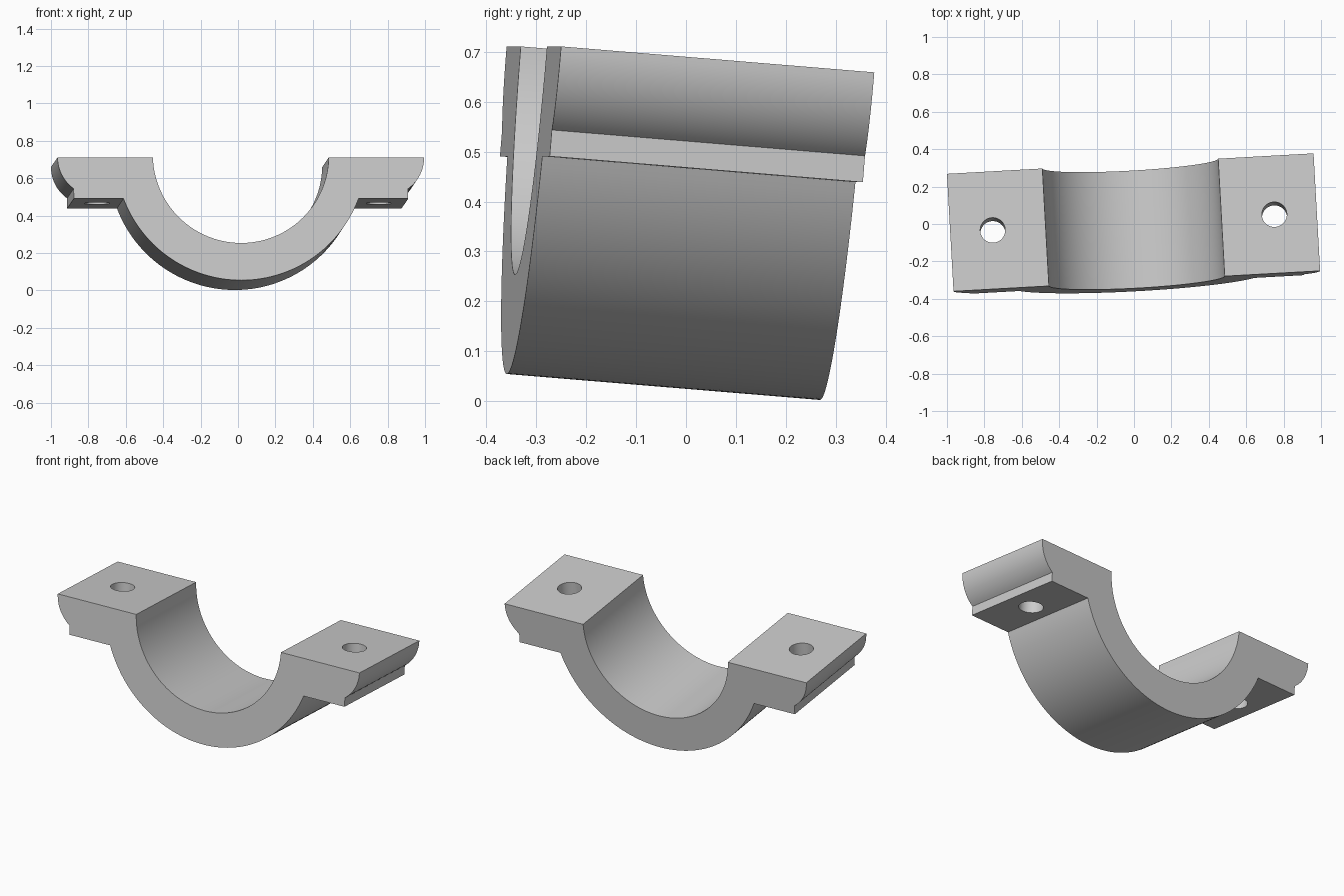
import bpy, bmesh
from math import pi, sin, cos, asin, sqrt
from mathutils import Matrix, Vector

if "Cube" in bpy.data.objects:
    bpy.data.objects.remove(bpy.data.objects["Cube"], do_unlink=True)

LENGTH = 0.631
CENTRE_Z = 0.012            # saddle axis sits slightly above the split plane
INNER_R, OUTER_R = 0.471, 0.671
FLANGE_Z = -0.221
LUG_R, LUG_X, STEP_Z = 0.207, 0.7745, -0.168
HOLE_X, HOLE_R = 0.754, 0.067

# One material for the whole casting
grey = bpy.data.materials.new("plain grey")
grey.use_nodes = True
colour = (0.6, 0.6, 0.6, 1)
grey.diffuse_color = colour
grey.node_tree.nodes["Principled BSDF"].inputs["Base Color"].default_value = colour


def arc(cx, cz, r, start, end, steps):
    angles = [start + (end - start) * i / steps for i in range(steps + 1)]
    return [(cx + r * cos(a), cz + r * sin(a)) for a in angles]


# Right half of the section, from the inner bottom round to the outer bottom
half = arc(0, CENTRE_Z, INNER_R, -pi / 2, -asin(CENTRE_Z / INNER_R), 40)
half += arc(LUG_X, 0, LUG_R, 0, asin(STEP_Z / LUG_R), 14)
half.append((half[-1][0], FLANGE_Z))
half += arc(0, CENTRE_Z, OUTER_R, asin((FLANGE_Z - CENTRE_Z) / OUTER_R), -pi / 2, 36)
section = half + [(-x, z) for x, z in reversed(half[1:-1])]

# Extrude the section into the bearing cap
bm = bmesh.new()
face = bm.faces.new([bm.verts.new((x, 0, z)) for x, z in section])
moved = bmesh.ops.extrude_face_region(bm, geom=[face])["geom"]
bmesh.ops.translate(bm, vec=(0, LENGTH, 0),
                    verts=[v for v in moved if isinstance(v, bmesh.types.BMVert)])
bmesh.ops.recalc_face_normals(bm, faces=bm.faces)
mesh = bpy.data.meshes.new("bearing_cap")
bm.to_mesh(mesh)
bm.free()
mesh.materials.append(grey)
cap = bpy.data.objects.new("bearing_cap", mesh)
bpy.context.collection.objects.link(cap)

# Bolt holes through both flanges
for side, name in ((1, "left"), (-1, "right")):
    bpy.ops.mesh.primitive_cylinder_add(vertices=48, radius=HOLE_R, depth=0.8,
                                        location=(side * HOLE_X, LENGTH / 2, 0))
    cutter = bpy.context.object
    cutter.name = name + "_hole_cutter"
    cutter.hide_render = True
    cutter.data.materials.append(grey)
    cut = cap.modifiers.new(name + "_bolt_hole", "BOOLEAN")
    cut.operation = "DIFFERENCE"
    cut.solver = "EXACT"
    cut.object = cutter
    bpy.ops.object.select_all(action="DESELECT")
    cap.select_set(True)
    bpy.context.view_layer.objects.active = cap
    bpy.ops.object.modifier_apply(modifier=cut.name)
    bpy.data.objects.remove(cutter, do_unlink=True)

bpy.ops.object.shade_smooth_by_angle(angle=pi / 6)

# Tilt the cap slightly about the vertical and sideways axes
along = Vector((-0.0555, 0.995, -0.0824)).normalized()
across = Vector((along.y, -along.x, 0)).normalized()
up = across.cross(along)
turn = Matrix((across, along, up)).transposed().to_4x4()
cap.data.transform(Matrix.Translation((0.015, -0.305, 0.711)) @ turn)
